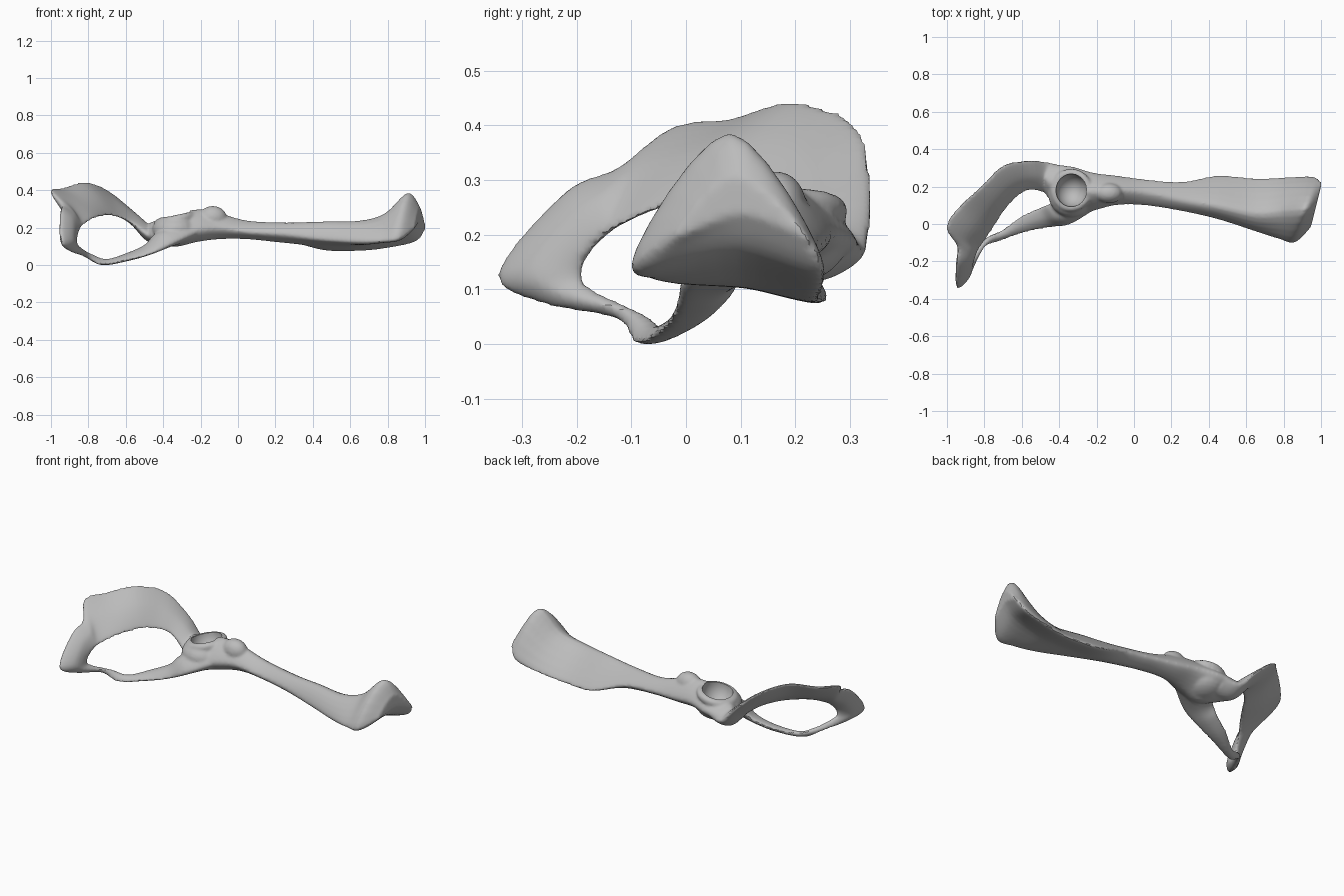
import bpy, bmesh
from mathutils import Vector

cube = bpy.data.objects.get("Cube")
if cube:
    bpy.data.objects.remove(cube, do_unlink=True)

bone = bpy.data.materials.new("bone_grey")
bone.use_nodes = True
colour = (0.5, 0.5, 0.5, 1)
bone.diffuse_color = colour
bone.node_tree.nodes["Principled BSDF"].inputs["Base Color"].default_value = colour


def spline(a, b, c, d, t, pull=0.5):
    """Cardinal spline from b to c."""
    m, n = (c - a) * pull, (d - b) * pull
    s, u = t * t, t * t * t
    return b * (2*u - 3*s + 1) + m * (u - 2*s + t) + c * (3*s - 2*u) + n * (u - s)


def loft(name, sections, pull, steps=5, sides=6):
    """Smooth closed skin through sections of four corner points."""
    count = len(sections)
    rings = []
    for i in range(count - 1):
        picks = [sections[max(0, min(count - 1, i + k))] for k in (-1, 0, 1, 2)]
        for s in range(steps):
            rings.append([spline(*column, s / steps) for column in zip(*picks)])
    rings.append(sections[-1])
    bm = bmesh.new()
    loops = []
    for ring in rings:
        loops.append([bm.verts.new(spline(ring[k - 1], ring[k], ring[(k + 1) % 4],
                                          ring[(k + 2) % 4], s / sides, pull))
                      for k in range(4) for s in range(sides)])
    size = len(loops[0])
    for low, high in zip(loops, loops[1:]):
        for k in range(size):
            j = (k + 1) % size
            bm.faces.new((low[k], low[j], high[j], high[k]))
    bm.faces.new(loops[0])
    bm.faces.new(loops[-1])
    bmesh.ops.recalc_face_normals(bm, faces=bm.faces)
    mesh = bpy.data.meshes.new(name)
    bm.to_mesh(mesh)
    bm.free()
    obj = bpy.data.objects.new(name, mesh)
    bpy.context.collection.objects.link(obj)
    mesh.materials.append(bone)
    return obj


def ball(name, place, size):
    bpy.ops.mesh.primitive_uv_sphere_add(segments=24, ring_count=14, location=place)
    obj = bpy.context.object
    obj.name = name
    obj.scale = size
    obj.data.materials.append(bone)
    return obj


# Shaft and flared blade: x, lean, then (y, z) of front, ridge, back, underside
blade_rows = [
    (-.47, 0, (.15, .16), (.23, .23), (.315, .18), (.23, .13)),
    (-.34, 0, (.05, .16), (.18, .27), (.31, .19), (.16, .10)),
    (-.22, 0, (.07, .19), (.17, .30), (.275, .20), (.15, .125)),
    (-.10, 0, (.10, .20), (.18, .28), (.26, .19), (.17, .14)),
    (.05, 0, (.10, .18), (.17, .24), (.24, .18), (.17, .14)),
    (.25, 0, (.07, .165), (.13, .23), (.225, .16), (.15, .12)),
    (.45, 0, (.025, .14), (.10, .235), (.26, .09), (.13, .105)),
    (.65, 0, (-.04, .125), (.06, .24), (.245, .085), (.11, .105)),
    (.77, .1, (-.08, .13), (.07, .28), (.25, .10), (.10, .13)),
    (.86, .27, (-.1, .145), (.08, .39), (.255, .14), (.10, .17)),
    (.925, .25, (-.02, .20), (.09, .31), (.22, .20), (.10, .24)),
]
blade = loft("hip_bone", [
    [Vector((x + lean * (y + .1), y, z)) for y, z in corners]
    for x, lean, *corners in blade_rows], pull=.48)

# Thin arch round the opening: inner edge, outer edge, half thickness
arch_rows = [
    ((-.38, .14, .15), (-.37, .31, .19), .05),
    ((-.47, .165, .155), (-.46, .33, .175), .042),
    ((-.56, .18, .22), (-.56, .34, .28), .028),
    ((-.63, .14, .255), (-.70, .315, .40), .023),
    ((-.70, .06, .265), (-.82, .20, .445), .023),
    ((-.77, -.05, .25), (-.94, .09, .415), .025),
    ((-.82, -.12, .22), (-1.005, -.02, .40), .026),
    ((-.84, -.15, .20), (-.945, -.12, .325), .03),
    ((-.855, -.18, .165), (-.95, -.22, .28), .032),
    ((-.865, -.19, .13), (-.945, -.345, .13), .032),
    ((-.855, -.175, .105), (-.895, -.26, .075), .024),
    ((-.785, -.075, .055), (-.815, -.13, .05), .018),
    ((-.70, -.03, .03), (-.73, -.095, .005), .016),
    ((-.60, .045, .06), (-.58, -.045, .03), .018),
    ((-.50, .09, .105), (-.46, -.02, .065), .024),
    ((-.45, .11, .155), (-.34, .0, .12), .045),
    ((-.34, .19, .18), (-.22, .07, .18), .06),
]
middles = [(Vector(a) + Vector(b)) / 2 for a, b, t in arch_rows]
arch_sections = []
for i, (a, b, thick) in enumerate(arch_rows):
    a, b = Vector(a), Vector(b)
    along = middles[min(i + 1, len(middles) - 1)] - middles[max(i - 1, 0)]
    normal = along.cross(b - a).normalized() * thick
    arch_sections.append([a, middles[i] + normal, b, middles[i] - normal])
arch = loft("foramen_arch", arch_sections, pull=.55)

# Solid body round the socket, its low lip and the swelling towards the shaft
body = ball("socket_body", (-.335, .165, .19), (.125, .13, .085))
bpy.ops.mesh.primitive_torus_add(location=(-.335, .18, .245), major_radius=.092,
                                 minor_radius=.024, rotation=(0, -.22, 0))
lip = bpy.context.object
lip.name = "socket_lip"
lip.data.materials.append(bone)
knob = ball("shaft_swelling", (-.135, .165, .255), (.075, .055, .063))
socket = ball("socket_cutter", (-.335, .18, .265), (.084, .088, .1))

# Fuse the pieces into one surface, then hollow the socket
bpy.ops.object.select_all(action="DESELECT")
for obj in (blade, arch, body, lip, knob):
    obj.select_set(True)
bpy.context.view_layer.objects.active = blade
bpy.ops.object.join()
fuse = blade.modifiers.new("fuse", "REMESH")
fuse.mode = "VOXEL"
fuse.voxel_size = .008
soften = blade.modifiers.new("soften", "SMOOTH")
soften.factor = .5
soften.iterations = 6
hollow = blade.modifiers.new("hollow", "BOOLEAN")
hollow.operation = "DIFFERENCE"
hollow.object = socket
for modifier in ("fuse", "soften", "hollow"):
    bpy.ops.object.modifier_apply(modifier=modifier)
bpy.data.objects.remove(socket, do_unlink=True)

# Rest the bone on the ground
lowest = min(v.co.z for v in blade.data.vertices)
for v in blade.data.vertices:
    v.co.z -= lowest
blade.data.materials.clear()
blade.data.materials.append(bone)
for face in blade.data.polygons:
    face.material_index = 0
bpy.ops.object.shade_smooth_by_angle(angle=.6)
